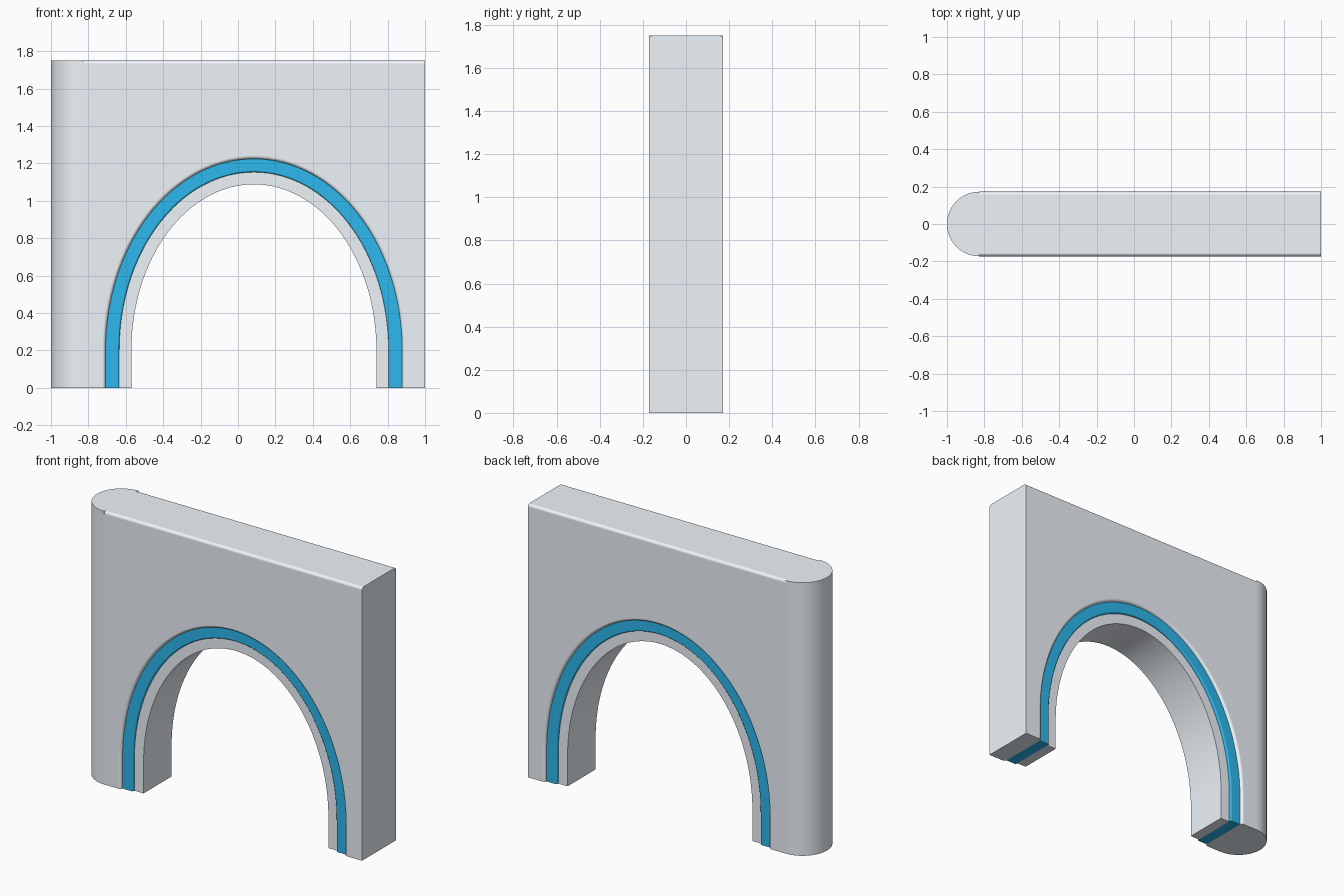
import bpy, bmesh
from math import cos, sin, pi

if "Cube" in bpy.data.objects:
    bpy.data.objects.remove(bpy.data.objects["Cube"])

HALF = 0.1725      # half thickness of the wall
TOP = 1.75
CX, SPRING = 0.085, 0.2   # arch centre line and springing height
OUTER, MIDDLE, INNER = (0.793, 1.224), (0.72, 1.153), (0.655, 1.088)


def material(name, colour):
    mat = bpy.data.materials.new(name)
    mat.diffuse_color = colour
    mat.use_nodes = True
    mat.node_tree.nodes["Principled BSDF"].inputs["Base Color"].default_value = mat.diffuse_color
    return mat


STONE = material("pale_stone", (0.86, 0.91, 0.96, 1))
BLUE = material("blue", (0.025, 0.48, 0.85, 1))


def arch(size, n=64):
    """Stilted elliptical arch in (x, z), from the left foot to the right foot."""
    a, b = size[0], size[1] - SPRING
    pts = [(CX - a, 0)]
    pts += [(CX - a * cos(pi * i / n), SPRING + b * sin(pi * i / n)) for i in range(n + 1)]
    return pts + [(CX + a, 0)]


def extrude(name, pts, vec, to3d, mat, bevel_test=None, width=0.018):
    """Solid made by extruding a 2D outline, with chosen edges rounded."""
    bm = bmesh.new()
    face = bm.faces.new([bm.verts.new(to3d(p)) for p in pts])
    res = bmesh.ops.extrude_face_region(bm, geom=[face], use_keep_orig=True)
    moved = [g for g in res["geom"] if isinstance(g, bmesh.types.BMVert)]
    bmesh.ops.translate(bm, verts=moved, vec=vec)
    bmesh.ops.recalc_face_normals(bm, faces=bm.faces)
    if bevel_test:
        edges = [e for e in bm.edges if bevel_test(*[v.co for v in e.verts])]
        bmesh.ops.bevel(bm, geom=edges, offset=width, segments=4, profile=0.5,
                        affect='EDGES', clamp_overlap=False)
    me = bpy.data.meshes.new(name)
    bm.to_mesh(me)
    bm.free()
    me.materials.append(mat)
    ob = bpy.data.objects.new(name, me)
    bpy.context.collection.objects.link(ob)
    bpy.ops.object.select_all(action='DESELECT')
    ob.select_set(True)
    bpy.context.view_layer.objects.active = ob
    bpy.ops.object.shade_smooth_by_angle(angle=0.6)
    # Keep the big faces evenly shaded next to the rounded edges
    wn = ob.modifiers.new("even_shading", 'WEIGHTED_NORMAL')
    wn.keep_sharp = True
    wn.weight = 100
    return ob


def slab(name, pts, half, mat, test=None, width=0.018):
    return extrude(name, pts, (0, 2 * half, 0), lambda p: (p[0], -half, p[1]), mat, test, width)


def along_arch(size):
    """Test for points lying on the given arch curve."""
    def test(p):
        x, z = (p.x - CX) / size[0], max(p.z - SPRING, 0) / (size[1] - SPRING)
        return abs(x * x + z * z - 1) < 0.01
    return test


def arch_edges(size):
    on = along_arch(size)
    return lambda p, q: abs(p.y - q.y) < 1e-4 and on(p) and on(q)


def wall_edges(p, q):
    """Front and back edges along the top and around the opening."""
    on_top = abs(p.y - q.y) < 1e-4 and min(p.z, q.z) > TOP - 1e-4
    return on_top or arch_edges(OUTER)(p, q)


# Wall with the opening cut out of its outline
left = -1 + HALF
outline = [(left, 0)] + arch(OUTER) + [(1, 0), (1, TOP), (left, TOP)]
slab("wall", outline, HALF, STONE, wall_edges)

# Rounded wall end
semi = [(left - HALF * sin(pi * i / 32), HALF * cos(pi * i / 32)) for i in range(33)]
extrude("rounded_end", semi, (0, 0, TOP), lambda p: (p[0], p[1], 0), STONE)

# Recessed coloured band lining the opening, rounded on its inner edge
slab("arch_band", arch(OUTER) + arch(MIDDLE)[::-1], 0.157, BLUE, arch_edges(MIDDLE), 0.01)

# Inner arch ring, set back one more step
slab("arch_ring", arch(MIDDLE) + arch(INNER)[::-1], 0.142, STONE)
